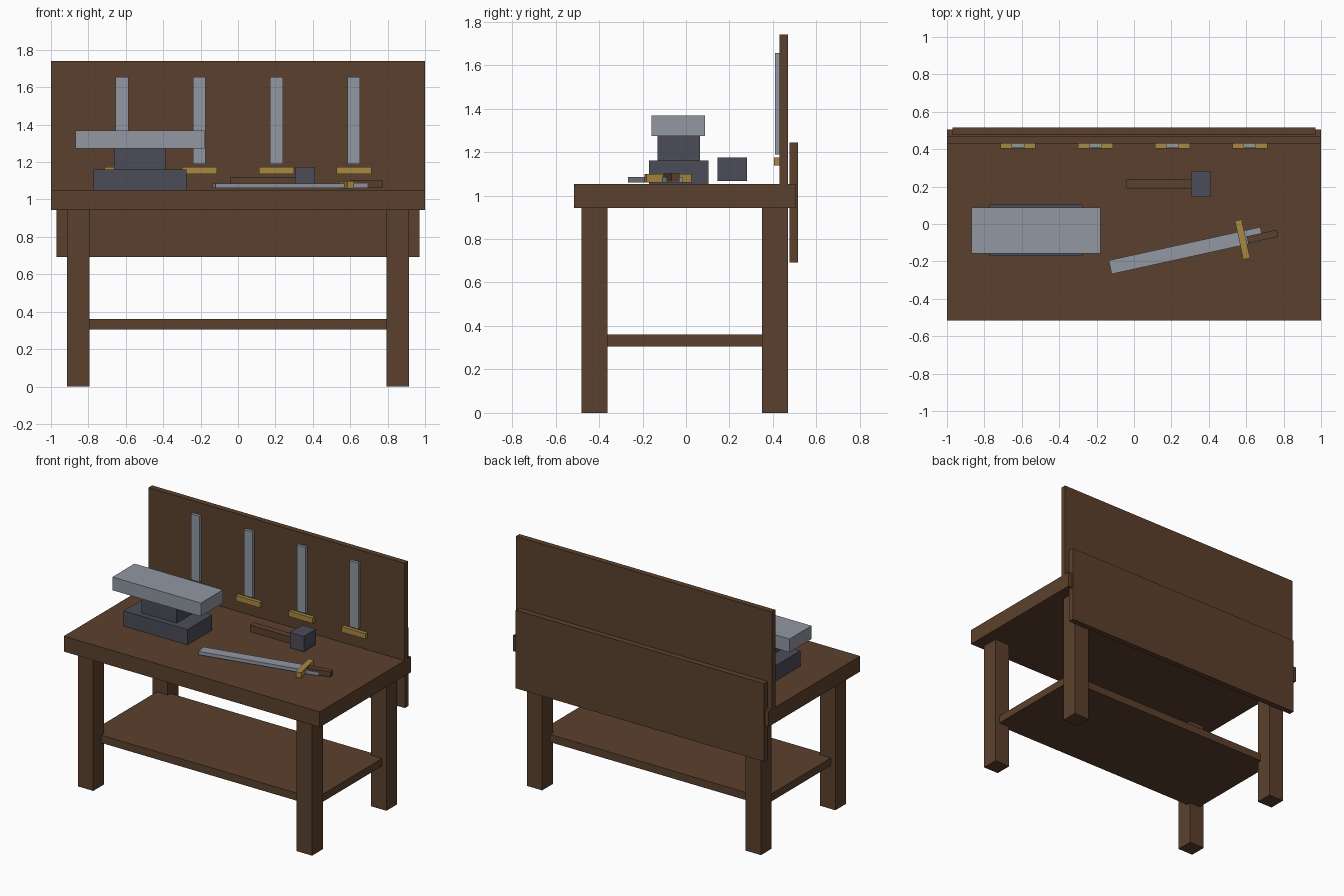
import bpy
import math

if "Cube" in bpy.data.objects:
    bpy.data.objects.remove(bpy.data.objects["Cube"])


def material(name, rgb):
    m = bpy.data.materials.new(name)
    m.diffuse_color = (*rgb, 1.0)
    m.use_nodes = True
    m.node_tree.nodes["Principled BSDF"].inputs["Base Color"].default_value = m.diffuse_color
    return m


WOOD = material("brown wood", (0.105, 0.051, 0.026))
STEEL = material("light steel", (0.285, 0.31, 0.365))
IRON = material("dark iron", (0.072, 0.072, 0.098))
BRASS = material("brass", (0.40, 0.25, 0.052))


def box(name, xs, ys, zs, mat, angle=0.0):
    """Box from min/max ranges, optionally turned about its own vertical axis."""
    bpy.ops.mesh.primitive_cube_add(size=1)
    ob = bpy.context.object
    ob.name = name
    size = [r[1] - r[0] for r in (xs, ys, zs)]
    for v in ob.data.vertices:
        v.co = [c * s for c, s in zip(v.co, size)]
    ob.location = [(r[0] + r[1]) / 2 for r in (xs, ys, zs)]
    ob.rotation_euler.z = angle
    ob.data.materials.append(mat)
    return ob


def around(c, size):
    return (c - size / 2, c + size / 2)


# Workbench: top, four legs, lower shelf
box("bench_top", (-1, 1), (-0.516, 0.505), (0.943, 1.052), WOOD)
for side, x in (("left", -0.855), ("right", 0.855)):
    for end, y in (("front", -0.42), ("back", 0.41)):
        box(f"{end}_{side}_leg", around(x, 0.12), around(y, 0.12), (0, 0.95), WOOD)
box("shelf", (-0.88, 0.88), (-0.392, 0.38), (0.306, 0.36), WOOD)

# Back boards: tool board above, brace panel behind
box("tool_board", (-1, 1), (0.43, 0.47), (1.045, 1.74), WOOD)
box("brace_panel", (-0.97, 0.97), (0.476, 0.516), (0.692, 1.244), WOOD)

# Four blades with guards hung on the tool board
for i in range(4):
    x = -0.62 + i * 0.413
    box(f"hung_blade_{i + 1}", around(x, 0.068), (0.41, 0.431), (1.189, 1.655), STEEL)
    box(f"hung_guard_{i + 1}", around(x, 0.187), (0.405, 0.431), (1.137, 1.175), BRASS)

# Anvil
box("anvil_base", (-0.773, -0.275), (-0.171, 0.104), (1.05, 1.16), IRON)
box("anvil_waist", (-0.662, -0.388), (-0.132, 0.064), (1.155, 1.278), IRON)
box("anvil_top", (-0.87, -0.18), (-0.158, 0.088), (1.274, 1.368), STEEL)

# Hammer
box("hammer_handle", (-0.04, 0.34), (0.19, 0.237), (1.07, 1.118), WOOD)
box("hammer_head", (0.305, 0.412), (0.146, 0.281), (1.066, 1.175), IRON)

# Sword lying on the bench
turn = math.radians(12.4)
box("sword_blade", around(0.278, 0.83), around(-0.142, 0.075), (1.061, 1.085), STEEL, turn)
box("sword_guard", around(0.58, 0.037), around(-0.083, 0.212), (1.06, 1.1), BRASS, turn)
box("sword_handle", around(0.687, 0.165), around(-0.067, 0.038), (1.064, 1.101), WOOD, turn)
